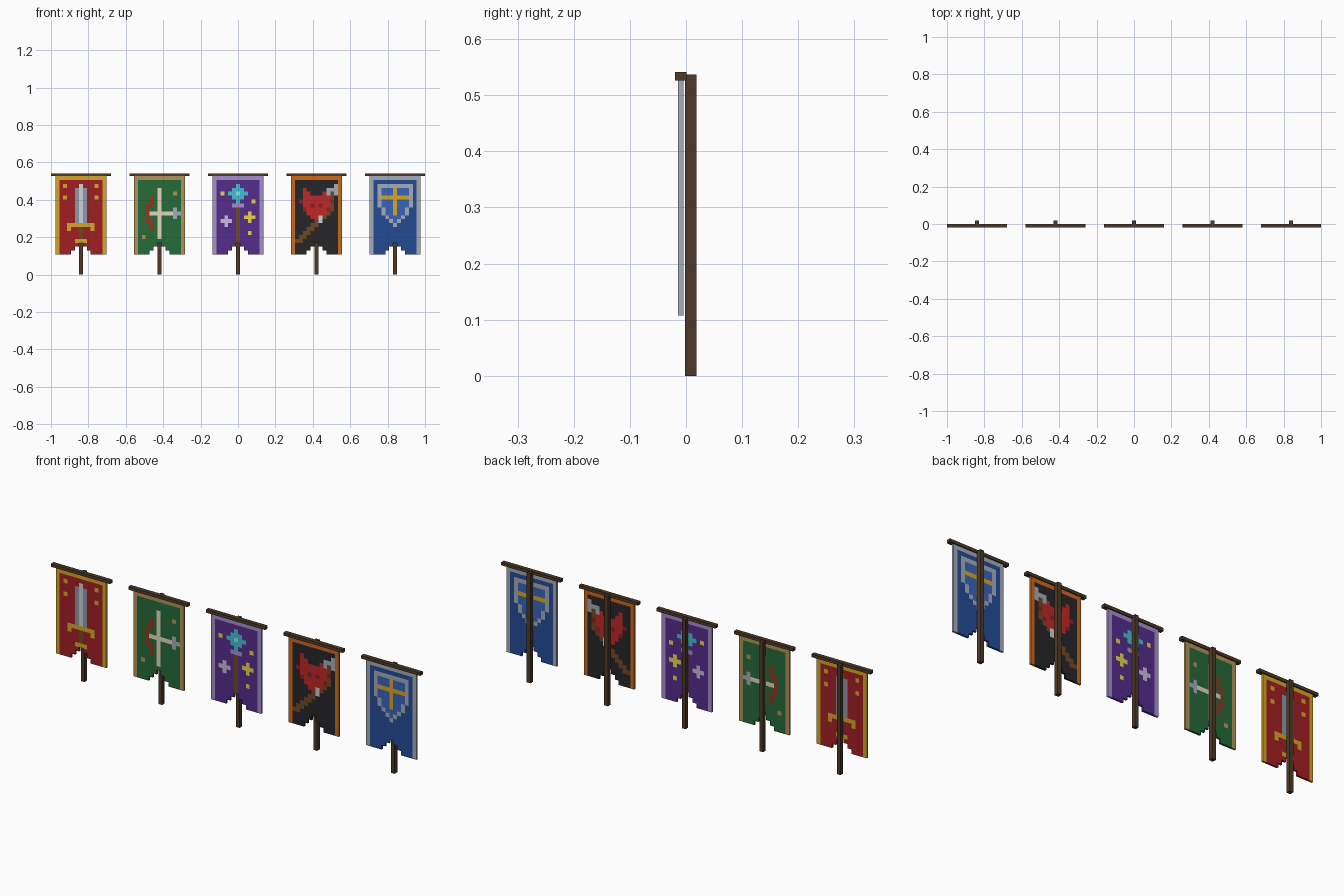
import bpy, bmesh

if "Cube" in bpy.data.objects:
    bpy.data.objects.remove(bpy.data.objects["Cube"])

CELL, COLS, ROWS, TOP = 0.021, 13, 20, 0.527

PALETTE = {
    "wood": "503C2C", "brown": "704A28", "gold": "D6A52C", "red": "A02428",
    "green": "2A6A3C", "tan": "B0935A", "cream": "E2D8BC", "rust": "8A3C26",
    "purple": "55308A", "lavender": "A48FCC", "cyan": "48BCD0", "ice": "8CE4EE",
    "pale": "C4BCDC", "yellow": "E8D44C", "black": "2A2A2E", "orange": "CC6820",
    "scarlet": "BE2C2A", "crimson": "8E2424", "steel": "8C98A4", "silver": "CCD0D6",
    "blue": "284C94", "azure": "3C64B8", "grey": "A4ACB8",
}


def material(name):
    mat = bpy.data.materials.get(name)
    if mat is None:
        mat = bpy.data.materials.new(name)
        h = PALETTE[name]
        rgb = [(int(h[i:i + 2], 16) / 255) ** 2.2 for i in (0, 2, 4)]
        mat.diffuse_color = (*rgb, 1)
        mat.use_nodes = True
        mat.node_tree.nodes["Principled BSDF"].inputs["Base Color"].default_value = mat.diffuse_color
    return mat


def box(name, x, y, z, color):
    """Box from (min, max) ranges."""
    bpy.ops.mesh.primitive_cube_add(size=1, location=[(a + b) / 2 for a, b in (x, y, z)])
    ob = bpy.context.object
    ob.name = name
    ob.scale = [b - a for a, b in (x, y, z)]
    ob.data.materials.append(material(color))


def cloth(name, cx, base, border, marks):
    """Woven panel of square cells with a stepped notch at the hem."""
    grid = {}
    for c in range(COLS):
        notch = max(0, 3 - abs(c - 6))
        for r in range(ROWS - notch):
            grid[c, r] = border if c in (0, COLS - 1) or r == 0 else base
    for color, rects in marks:
        for c0, r0, c1, r1 in rects:
            for c in range(c0, c1 + 1):
                for r in range(r0, r1 + 1):
                    if (c, r) in grid:
                        grid[c, r] = color

    colors = sorted(set(grid.values()))
    bm = bmesh.new()
    verts = {}

    def corner(c, r):
        if (c, r) not in verts:
            verts[c, r] = bm.verts.new((cx + (c - COLS / 2) * CELL, -0.0145, TOP - r * CELL))
        return verts[c, r]

    for (c, r), color in grid.items():
        f = bm.faces.new([corner(c, r + 1), corner(c + 1, r + 1), corner(c + 1, r), corner(c, r)])
        f.material_index = colors.index(color)
    mesh = bpy.data.meshes.new(name)
    bm.to_mesh(mesh)
    bm.free()
    for color in colors:
        mesh.materials.append(material(color))
    ob = bpy.data.objects.new(name, mesh)
    bpy.context.collection.objects.link(ob)
    solid = ob.modifiers.new("thickness", "SOLIDIFY")
    solid.thickness = 0.01
    solid.offset = -1


def dots(*cells):
    return [(c, r, c, r) for c, r in cells]


# Emblems: (colour, cell rectangles as first column, first row, last column, last row)
sword = [
    ("gold", dots((2, 2), (10, 2), (2, 5), (10, 5), (3, 13), (9, 13))
     + [(3, 12, 9, 12), (5, 16, 7, 16)]),
    ("steel", [(5, 3, 7, 11)]),
    ("silver", [(6, 2, 6, 11)]),
    ("brown", [(6, 13, 6, 15)]),
]
bow = [
    ("tan", dots((10, 4), (2, 15))),
    ("rust", [(3, 7, 3, 11), (4, 5, 4, 7), (4, 11, 4, 13)]),
    ("cream", [(6, 3, 6, 15), (4, 9, 9, 9)]),
    ("grey", [(10, 8, 10, 10), (11, 9, 11, 9)]),
]
staff = [
    ("brown", [(6, 8, 6, 16)]),
    ("cyan", [(6, 2, 6, 6), (5, 3, 7, 5), (4, 4, 8, 4)]),
    ("ice", dots((6, 4))),
    ("lavender", [(5, 7, 7, 7)]),
    ("pale", [(2, 11, 4, 11), (3, 10, 3, 12)]),
    ("yellow", [(8, 10, 10, 10), (9, 9, 9, 11)] + dots((2, 4), (10, 6), (9, 14))),
]
beast = [
    ("brown", [(c, 17 - c, c + 1, 17 - c) for c in range(1, 10)] + [(10, 4, 10, 7)]),
    ("scarlet", [(3, 4, 4, 4), (8, 4, 9, 4), (3, 5, 9, 8), (2, 6, 10, 6),
                 (4, 9, 8, 9), (5, 10, 7, 10)] + dots((3, 3), (9, 3))),
    ("crimson", dots((2, 6), (10, 6), (3, 8), (9, 8), (5, 7), (7, 7))),
    ("silver", [(7, 10, 7, 11)]),
    ("grey", [(11, 2, 11, 4), (9, 3, 10, 3), (9, 4, 9, 4)]),
]
shield = [
    ("grey", [(2, 2, 10, 7), (3, 8, 9, 9), (4, 10, 8, 10), (5, 11, 7, 11), (6, 12, 6, 12)]),
    ("azure", [(3, 3, 9, 7), (4, 8, 8, 9), (5, 10, 7, 10), (6, 11, 6, 11)]),
    ("gold", [(6, 3, 6, 9), (3, 5, 9, 5)]),
]

banners = [
    ("sword", "red", "gold", sword),
    ("bow", "green", "tan", bow),
    ("staff", "purple", "lavender", staff),
    ("beast", "black", "orange", beast),
    ("shield", "blue", "grey", shield),
]

for i, (label, base, border, marks) in enumerate(banners):
    x = (i - 2) * 0.42
    cloth(label + "_banner_cloth", x, base, border, marks)
    box(label + "_banner_pole", (x - 0.01, x + 0.01), (-0.002, 0.0185), (0, 0.537), "wood")
    box(label + "_banner_crossbar", (x - 0.16, x + 0.16), (-0.0195, 0.001), (0.526, 0.541), "wood")
